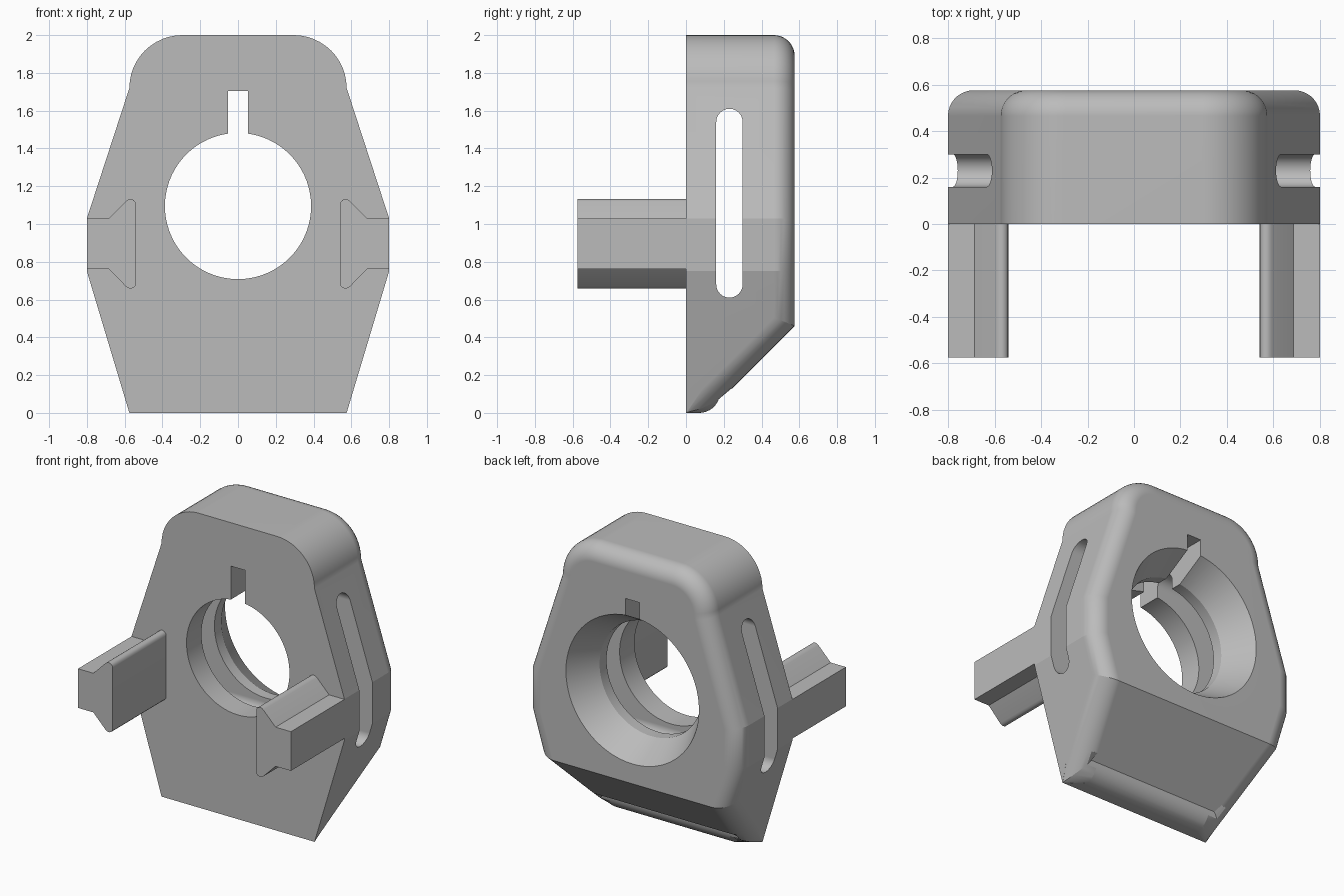
import bpy, bmesh, math
from mathutils import Vector

if "Cube" in bpy.data.objects:
    bpy.data.objects.remove(bpy.data.objects["Cube"])

grey = bpy.data.materials.new("plain_grey")
grey.use_nodes = True
grey.diffuse_color = (0.5, 0.5, 0.5, 1)
grey.node_tree.nodes["Principled BSDF"].inputs["Base Color"].default_value = (0.5, 0.5, 0.5, 1)

DEPTH, FILLET, BREAK_Z = 0.575, 0.11, 0.46
BORE_Z, BORE_R = 1.095, 0.387
TOE = DEPTH - BREAK_Z


def make_object(name, rings, caps):
    """Skin a list of closed rings and close the ends with index lists."""
    bm = bmesh.new()
    vs = [[bm.verts.new(p) for p in ring] for ring in rings]
    n = len(rings[0])
    for a, b in zip(vs, vs[1:]):
        for i in range(n):
            j = (i + 1) % n
            bm.faces.new((a[i], a[j], b[j], b[i]))
    bm.faces.new(vs[0])
    for cap in caps:
        bm.faces.new([vs[-1][i] for i in cap])
    bmesh.ops.recalc_face_normals(bm, faces=bm.faces)
    mesh = bpy.data.meshes.new(name)
    bm.to_mesh(mesh)
    bm.free()
    mesh.materials.append(grey)
    obj = bpy.data.objects.new(name, mesh)
    bpy.context.collection.objects.link(obj)
    return obj


def simple(name, rings):
    return make_object(name, rings, [range(len(rings[0]))])


def select(obj):
    bpy.ops.object.select_all(action='DESELECT')
    obj.select_set(True)
    bpy.context.view_layer.objects.active = obj


def cut(obj, cutter):
    select(obj)
    mod = obj.modifiers.new("cut", 'BOOLEAN')
    mod.operation, mod.solver, mod.object = 'DIFFERENCE', 'EXACT', cutter
    bpy.ops.object.modifier_apply(modifier=mod.name)
    bpy.data.objects.remove(cutter)


def smooth(obj):
    select(obj)
    bpy.ops.object.shade_smooth_by_angle(angle=math.radians(16))
    mod = obj.modifiers.new("flat_faces", 'WEIGHTED_NORMAL')
    mod.keep_sharp = True


# Outline of the block: straight flanks and rounded top corners
half = [(0.575, 0), (0.8, 0.75), (0.8, 1.03)]
for i in range(13):
    a = math.pi / 2 * i / 12
    half.append((0.295 + 0.28 * math.cos(a), 1.72 + 0.28 * math.sin(a)))
outline = [Vector(p) for p in half] + [Vector((-x, z)) for x, z in reversed(half)]


def inset(points, d):
    out = []
    for i, p in enumerate(points):
        e1 = (p - points[i - 1]).normalized()
        e2 = (points[(i + 1) % len(points)] - p).normalized()
        n1, n2 = Vector((-e1.y, e1.x)), Vector((-e2.y, e2.x))
        out.append(p + (n1 + n2) * d / (1 + n1.dot(n2)))
    return out


def block_ring(angle, front=False):
    """One layer of the rounded rear edge, following back face and sloped toe."""
    d = FILLET * (1 - math.cos(angle))
    e = FILLET * (1 - math.sin(angle))
    k = inset(outline, d)

    def flank(z):
        p = k[0].lerp(k[1], (z - k[0].y) / (k[1].y - k[0].y))
        return p

    right = [Vector((0.45, d)), k[0], flank(0.13), flank(BREAK_Z + 0.414 * e)]
    right += k[1:len(half)]
    flat = right + [Vector((-p.x, p.y)) for p in reversed(right)]
    toe_y = min(0.07 + FILLET * math.sin(angle), TOE + d)
    ring = []
    for i, p in enumerate(flat):
        y = min(DEPTH - e, TOE + p.y - math.sqrt(2) * e)
        if i in (0, len(flat) - 1):
            y = toe_y
        elif i in (1, len(flat) - 2):
            y = min(y, toe_y)
        ring.append((p.x, 0 if front else max(y, 0.003), p.y))
    return ring


STEPS = 9
rings = [block_ring(0, True)]
rings += [block_ring(math.pi / 2 * i / STEPS) for i in range(STEPS + 1)]
n = len(rings[0])
back_face = list(range(3, n - 3))
toe_face = [n - 4, n - 3, n - 2, n - 1, 0, 1, 2, 3]
block = make_object("block", rings, [back_face, toe_face])

# Bore with a flared rear mouth
bore_rings = []
for y, r in ((-0.1, BORE_R), (0.375, BORE_R), (DEPTH, 0.5), (DEPTH + 0.1, 0.557)):
    bore_rings.append([(r * math.cos(math.tau * i / 72), y, BORE_Z + r * math.sin(math.tau * i / 72))
                       for i in range(72)])
cut(block, simple("bore_cutter", bore_rings))

# Keyway above the bore
key = [(-0.054, 1.2), (0.054, 1.2), (0.054, 1.705), (-0.054, 1.705)]
cut(block, simple("keyway_cutter", [[(x, y, z) for x, z in key] for y in (-0.1, 0.7)]))

# Long strap slot running sideways through the block
slot = []
for centre, start in ((1.54, 0), (0.68, math.pi)):
    for i in range(13):
        a = start + math.pi * i / 12
        slot.append((0.23 + 0.07 * math.cos(a), centre + 0.07 * math.sin(a)))
cut(block, simple("slot_cutter", [[(x, y, z) for y, z in slot] for x in (-1, 1)]))
smooth(block)

# Two forward arms with flared inner flanges
MID = 0.895
upper = [(0.8, 0.133), (0.685, 0.133), (0.594, 0.225), (0.582, 0.234), (0.568, 0.237),
         (0.553, 0.232), (0.543, 0.221), (0.54, 0.206)]
section = [(x, MID + h) for x, h in upper] + [(x, MID - h) for x, h in reversed(upper)]
for name, side in (("left_arm", 1), ("right_arm", -1)):
    arm = simple(name, [[(side * x, y, z) for x, z in section] for y in (-0.575, 0)])
    select(arm)
    bpy.ops.object.shade_smooth_by_angle(angle=math.radians(35))
